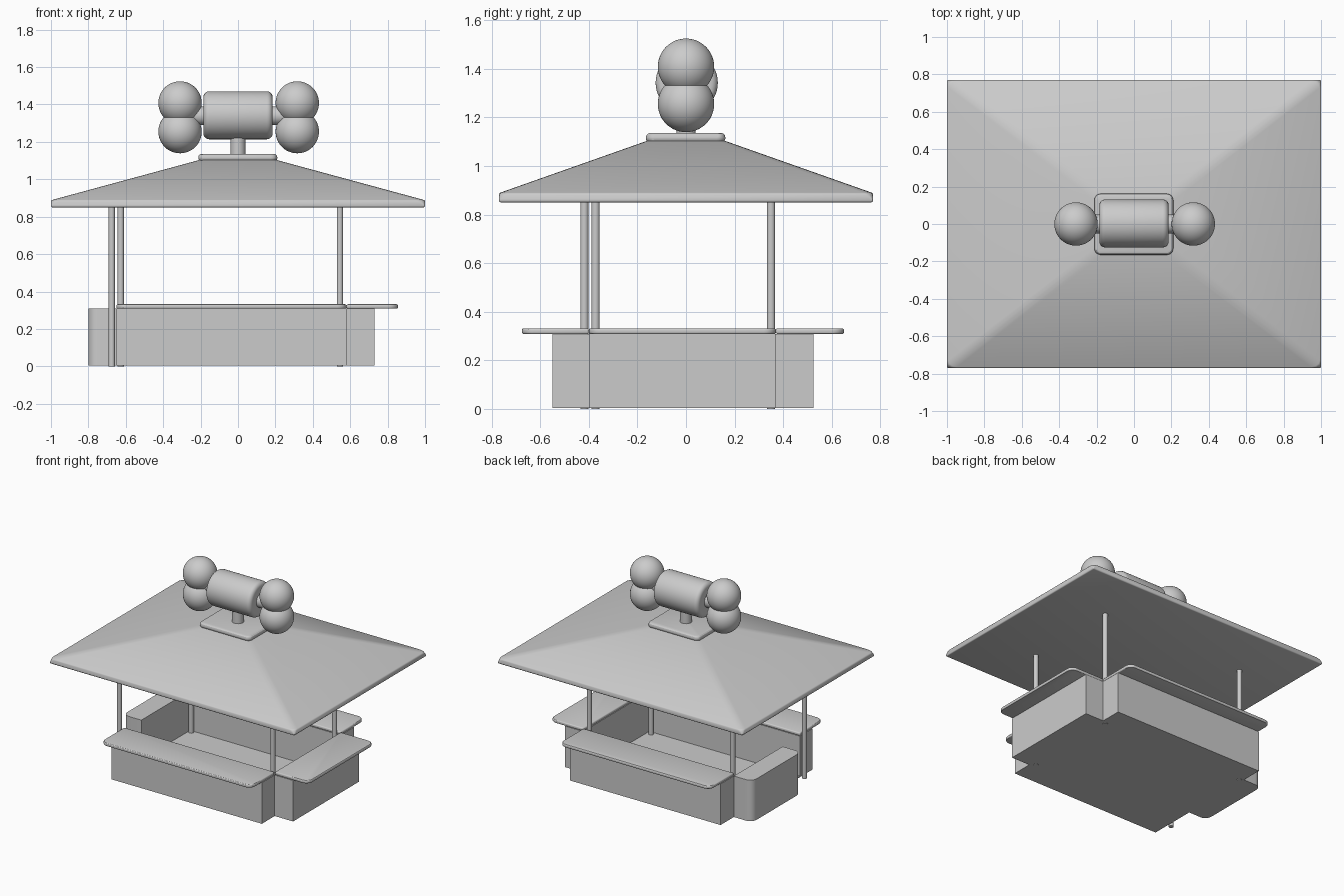
import bpy, bmesh, math

if "Cube" in bpy.data.objects:
    bpy.data.objects.remove(bpy.data.objects["Cube"])


def finish(ob, name, bevel=0.0, segs=3, smooth=30):
    ob.name = name
    bpy.ops.object.select_all(action='DESELECT')
    ob.select_set(True)
    bpy.context.view_layer.objects.active = ob
    if bevel:
        m = ob.modifiers.new("bevel", 'BEVEL')
        m.width, m.segments, m.limit_method = bevel, segs, 'ANGLE'
        m.angle_limit = math.radians(40)
        bpy.ops.object.modifier_apply(modifier=m.name)
    bpy.ops.object.shade_smooth_by_angle(angle=math.radians(smooth))
    return ob


def mesh_object(name, bm, bevel=0.0, segs=3):
    me = bpy.data.meshes.new(name)
    bmesh.ops.recalc_face_normals(bm, faces=bm.faces)
    bm.to_mesh(me)
    bm.free()
    ob = bpy.data.objects.new(name, me)
    bpy.context.collection.objects.link(ob)
    return finish(ob, name, bevel, segs)


def slab(name, outline, z0, z1, round_at=None, radius=0.0, bevel=0.0):
    """Extruded outline; vertical edges accepted by round_at are rounded."""
    bm = bmesh.new()
    face = bm.faces.new([bm.verts.new((x, y, z0)) for x, y in outline])
    top = bmesh.ops.extrude_face_region(bm, geom=[face])['geom']
    for v in top:
        if isinstance(v, bmesh.types.BMVert):
            v.co.z = z1
    if round_at:
        edges = [e for e in bm.edges
                 if abs(e.verts[0].co.z - e.verts[1].co.z) > 1e-4
                 and round_at(e.verts[0].co)]
        bmesh.ops.bevel(bm, geom=edges, offset=radius, segments=6,
                        profile=0.5, affect='EDGES')
    return mesh_object(name, bm, bevel)


def rect(x0, x1, y0, y1):
    return [(x0, y0), (x1, y0), (x1, y1), (x0, y1)]


def cylinder(name, r, depth, loc, along_x=False, bevel=0.0):
    bpy.ops.mesh.primitive_cylinder_add(
        vertices=48, radius=r, depth=depth, location=loc,
        rotation=(0, math.pi / 2 if along_x else 0, 0))
    return finish(bpy.context.object, name, bevel, 5)


# room limits
L, R, F, B = -0.65, 0.58, -0.40, 0.37
BASE, WALL, TOP = 0.005, 0.308, 0.332

# floor
slab("floor", rect(L, R, F, B), BASE, 0.015)

# counters around the room
slab("front_counter", rect(L, R, -0.55, F), BASE, WALL)
slab("back_counter", rect(L, R, B, 0.525), BASE, WALL)
slab("right_counter", rect(R, 0.73, F, B), BASE, WALL)
slab("left_counter", rect(-0.80, L, -0.20, B), BASE, WALL,
     lambda c: c.x < -0.7, 0.05)

# overhanging counter tops with rounded outer corners
slab("front_counter_top", rect(L, R, -0.675, F), WALL, TOP,
     lambda c: c.y < -0.6, 0.05, 0.008)
slab("back_counter_top", rect(L, R, B, 0.65), WALL, TOP,
     lambda c: c.y > 0.6, 0.05, 0.008)
slab("right_counter_top", rect(R, 0.855, F, B), WALL, TOP,
     lambda c: c.x > 0.8, 0.05, 0.008)

# roof posts
for name, x, y in (("front_left_post", -0.675, -0.418),
                   ("back_left_post", -0.627, 0.35),
                   ("front_right_post", 0.545, -0.372),
                   ("back_right_post", 0.545, 0.35)):
    cylinder(name, 0.017, 0.86, (x, y, 0.43))

# hipped roof lofted from three rectangles
bm = bmesh.new()
rings = []
for hx, hy, z in ((1.0, 0.77, 0.85), (1.0, 0.77, 0.888), (0.2, 0.155, 1.105)):
    rings.append([bm.verts.new((x, y, z)) for x, y in rect(-hx, hx, -hy, hy)])
for a, b in zip(rings, rings[1:]):
    for i in range(4):
        j = (i + 1) % 4
        bm.faces.new((a[i], a[j], b[j], b[i]))
bm.faces.new(rings[0])
bm.faces.new(rings[-1])
# soften the hips
hips = [e for e in bm.edges if {v.co.z > 1 for v in e.verts} == {True, False}]
bmesh.ops.bevel(bm, geom=hips, offset=0.03, segments=3, profile=0.5,
                affect='EDGES')
corners = [e for e in bm.edges if abs(e.verts[0].co.x - e.verts[1].co.x) < 1e-5
           and abs(e.verts[0].co.y - e.verts[1].co.y) < 1e-5]
mesh_object("roof", bm, 0.008)

# roof cap and sign stem
slab("roof_cap", rect(-0.212, 0.21, -0.165, 0.162), 1.095, 1.136,
     lambda c: True, 0.035, 0.018)
cylinder("stem", 0.04, 0.14, (0, 0, 1.18))

# barrel ornament with an axle and paired balls
cylinder("barrel", 0.128, 0.37, (0, 0.003, 1.342), True, 0.03)
cylinder("axle", 0.05, 0.6, (0, 0, 1.34), True)
for side, x in (("left", -0.31), ("right", 0.317)):
    for level, z in (("upper", 1.408), ("lower", 1.255)):
        bpy.ops.mesh.primitive_uv_sphere_add(
            segments=48, ring_count=24, radius=0.116, location=(x, 0, z))
        finish(bpy.context.object, f"{side}_{level}_ball")
